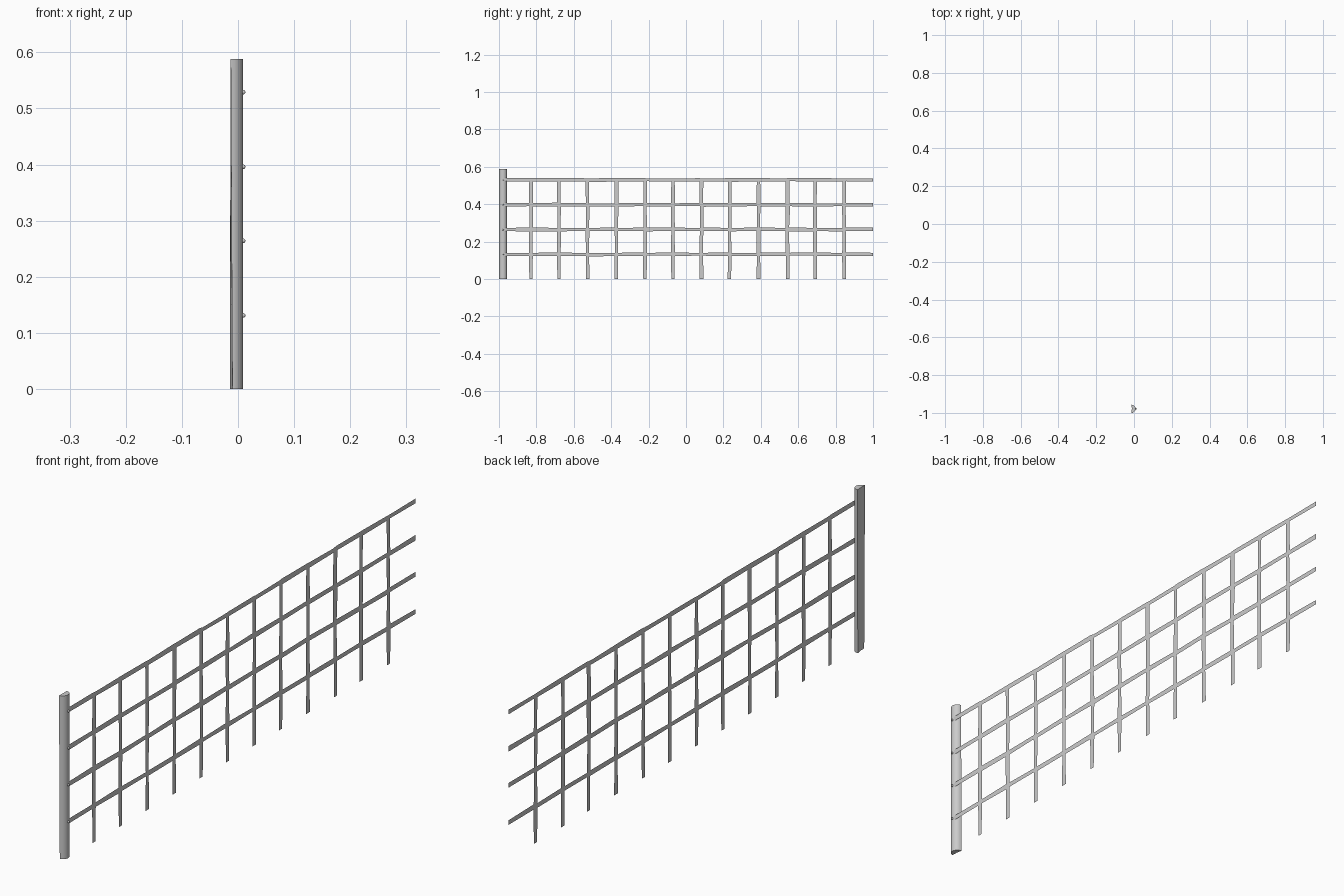
import bpy, math, random

if "Cube" in bpy.data.objects:
    bpy.data.objects.remove(bpy.data.objects["Cube"])

random.seed(4)


def make(name, verts, faces):
    me = bpy.data.meshes.new(name)
    me.from_pydata(verts, [], faces)
    me.update()
    ob = bpy.data.objects.new(name, me)
    bpy.context.collection.objects.link(ob)
    return ob


def smooth(ob):
    bpy.ops.object.select_all(action='DESELECT')
    ob.select_set(True)
    bpy.context.view_layer.objects.active = ob
    bpy.ops.object.shade_smooth_by_angle(angle=math.radians(40))


# Split-log post: rounded towards +x, roughly split back
POST_Y, R, HEIGHT, SIDES = -0.978, 0.0215, 0.588, 10


def post_ring(z, x_near, x_mid, x_far):
    ring = []
    for i in range(SIDES + 1):
        a = -math.pi / 2 + math.pi * i / SIDES
        ring.append([-0.013 + R * math.cos(a), POST_Y + R * math.sin(a), z])
    ring[0][0], ring[-1][0] = x_near, x_far
    ring.append([x_mid, POST_Y + 0.003, z])
    return ring


rings = [post_ring(0, -0.010, -0.0105, -0.0145),
         post_ring(HEIGHT, -0.013, -0.0115, -0.0133)]
n = SIDES + 2
faces = [(i, (i + 1) % n, n + (i + 1) % n, n + i) for i in range(n)]
faces += [tuple(reversed(range(n))), tuple(range(n, 2 * n))]
smooth(make("post", rings[0] + rings[1], faces))

# Flat lattice of rails and pickets as one paper-thin sheet with uneven edges
RAILS = [0.132, 0.265, 0.397, 0.53]
PICKETS = [-0.829, -0.679, -0.527, -0.372, -0.219, -0.07,
           0.083, 0.233, 0.388, 0.543, 0.69, 0.845]
HALF, SHEET_X = 0.0095, 0.007

ys = [POST_Y] + [p + s * HALF for p in PICKETS for s in (-1, 1)] + [1.0]
zs = [0.0] + [r + s * 0.009 for r in RAILS for s in (-1, 1)]
verts = []
for i, y in enumerate(ys):
    for j, z in enumerate(zs):
        dy = random.uniform(-0.002, 0.002) if 0 < i < len(ys) - 1 else 0
        dz = random.uniform(-0.002, 0.002) if j else 0
        # one picket is noticeably fatter at the top
        if i in (19, 20) and j >= 5:
            dy += 0.003 if i == 20 else -0.003
        verts.append((SHEET_X, y + dy, z + dz))
m = len(zs)
faces = [(i * m + j, (i + 1) * m + j, (i + 1) * m + j + 1, i * m + j + 1)
         for i in range(len(ys) - 1) for j in range(m - 1)
         if i % 2 == 1 or j % 2 == 1]
make("lattice_panel", verts, faces)

# Nail heads holding each rail to the post
for k, z in enumerate(RAILS):
    bpy.ops.mesh.primitive_uv_sphere_add(segments=10, ring_count=6, radius=0.004,
                                         location=(0.0095, POST_Y, z - 0.001))
    nail = bpy.context.object
    nail.name = f"nail_{k + 1}"
    smooth(nail)
